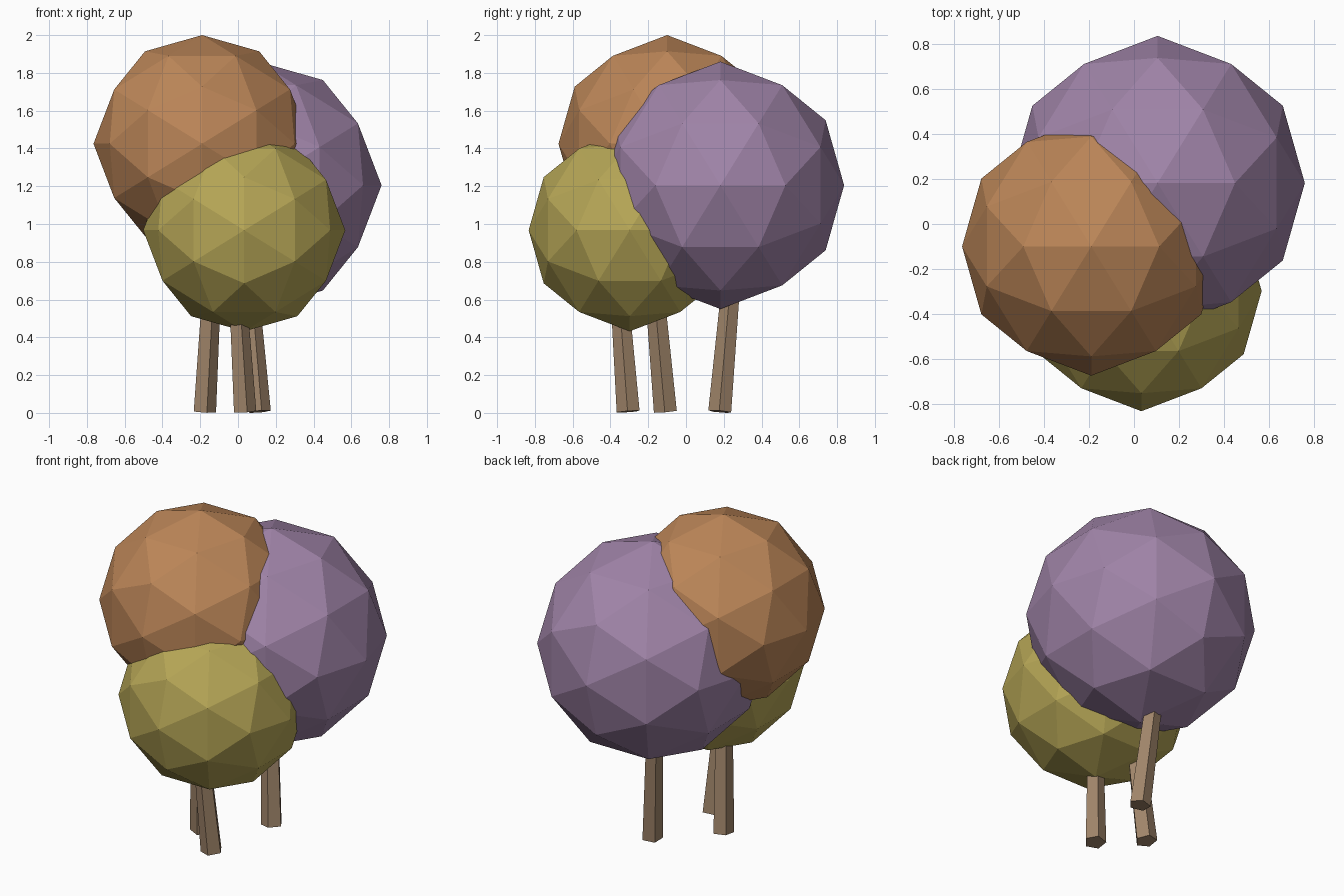
import bpy, bmesh, math
from mathutils import Vector

if "Cube" in bpy.data.objects:
    bpy.data.objects.remove(bpy.data.objects["Cube"])


def srgb(r, g, b):
    lin = lambda c: c / 12.92 if c <= 0.04045 else ((c + 0.055) / 1.055) ** 2.4
    return tuple(lin(c / 255) for c in (r, g, b)) + (1.0,)


def material(name, rgb):
    m = bpy.data.materials.new(name)
    m.diffuse_color = srgb(*rgb)
    m.use_nodes = True
    m.node_tree.nodes["Principled BSDF"].inputs["Base Color"].default_value = m.diffuse_color
    return m


def finish(bm, name, mat):
    bmesh.ops.recalc_face_normals(bm, faces=bm.faces)
    me = bpy.data.meshes.new(name)
    bm.to_mesh(me)
    bm.free()
    me.materials.append(mat)
    ob = bpy.data.objects.new(name, me)
    bpy.context.collection.objects.link(ob)
    return ob


def crown(name, centre, radius, mat):
    """Faceted ball: icosahedron with edges at the axis poles, split once."""
    t = (1 + math.sqrt(5)) / 2
    corners = []
    for a in (-1, 1):
        for b in (-t, t):
            corners += [Vector((a, 0, b)), Vector((b, a, 0)), Vector((0, b, a))]
    # edge midpoints: neighbouring corners are 2 apart
    points = corners + [p + q for i, p in enumerate(corners)
                        for q in corners[:i] if (p - q).length < 2.1]
    bm = bmesh.new()
    for p in points:
        bm.verts.new(Vector(centre) + p.normalized() * radius)
    bmesh.ops.convex_hull(bm, input=bm.verts)
    return finish(bm, name, mat)


def trunk(name, foot, lean, height, mat, turn=-76, r0=0.064, r1=0.047):
    """Five-sided tapered post, leaning by lean (x, y) per unit of height."""
    axis = Vector((lean[0], lean[1], 1)).normalized()
    rot = Vector((0, 0, 1)).rotation_difference(axis)
    base = Vector((foot[0], foot[1], 0.007))
    bm = bmesh.new()
    rings = []
    for r, h in ((r0, 0), (r1, height)):
        ring = []
        for k in range(5):
            a = math.radians(turn + 72 * k)
            ring.append(bm.verts.new(
                base + rot @ Vector((r * math.cos(a), r * math.sin(a), h))))
        rings.append(ring)
    low, high = rings
    bm.faces.new(low[::-1])
    bm.faces.new(high)
    for k in range(5):
        n = (k + 1) % 5
        bm.faces.new((low[k], low[n], high[n], high[k]))
    return finish(bm, name, mat)


orange = material("orange_leaves", (188, 134, 88))
purple = material("purple_leaves", (160, 132, 168))
yellow = material("yellow_leaves", (182, 166, 86))
bark = material("bark", (160, 133, 106))

# Leaf crowns
crown("orange_crown", (-0.19, -0.10, 1.425), 0.575, orange)
crown("purple_crown", (0.105, 0.182, 1.205), 0.655, purple)
crown("yellow_crown", (0.033, -0.298, 0.967), 0.535, yellow)

# Trunks
trunk("orange_trunk", (-0.18, -0.108), (0.057, -0.09), 1.0, bark)
trunk("purple_trunk", (0.11, 0.18), (-0.08, 0.088), 0.9, bark)
trunk("yellow_trunk", (0.033, -0.305), (-0.06, -0.075), 0.75, bark)
